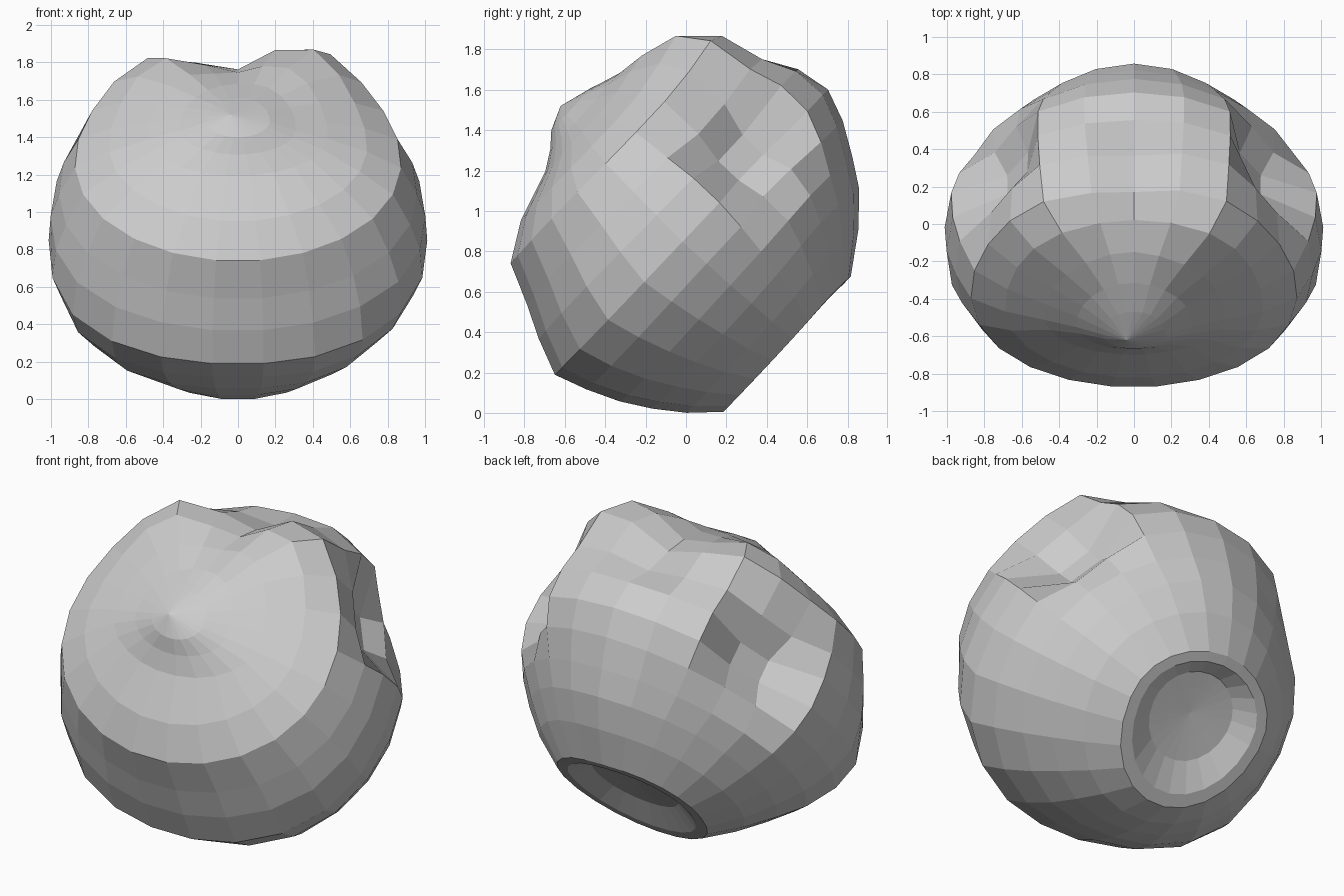
import bpy, bmesh, math
from mathutils import Vector

cube = bpy.data.objects.get("Cube")
if cube:
    bpy.data.objects.remove(cube)

SEGMENTS = 23
CENTRE = Vector((0, 0, 0.925))
AXIS = Vector((0, -0.722, 0.692)).normalized()
SIDE = Vector((1, 0, 0))
UP = Vector((0, 0.692, 0.722)).normalized()

# Rings along the tilted axis: (height, side reach, upper reach, lower reach)
PROFILE = [(0.81, 0.17, 0.17, 0.12), (0.75, 0.31, 0.33, 0.19),
           (0.69, 0.48, 0.5, 0.29), (0.61, 0.69, 0.67, 0.55),
           (0.5, 0.87, 0.8, 0.74), (0.3, 0.95, 0.89, 0.83),
           (0.14, 0.99, 0.97, 0.91), (-0.04, 1.0, 0.98, 0.98),
           (-0.2, 0.96, 0.92, 0.92), (-0.36, 0.88, 0.83, 0.85),
           (-0.5, 0.78, 0.74, 0.77), (-0.64, 0.65, 0.59, 0.67),
           (-0.77, 0.47, 0.39, 0.54), (-0.77, 0.4, 0.33, 0.46),
           (-0.7, 0.27, 0.25, 0.28), (-0.69, 0.15, 0.15, 0.15)]
FRONT_POLE, BACK_POLE = 0.86, -0.68

# Hollows (positive) and swellings (negative): centre, reach, depth, wall steepness
DENTS = [((-0.04, 0.28, 1.8), 0.25, 0.11, 2),
         ((-0.04, 0, 1.83), 0.25, 0.09, 2),
         ((0.32, 0, 1.78), 0.3, -0.13, 2),
         ((-0.4, 0, 1.78), 0.3, -0.09, 2),
         ((-0.75, -0.2, 0.3), 0.3, -0.04, 2)]
for s in (-1, 1):
    DENTS += [((s * 0.8, 0.32, 1.33), 0.28, 0.23, 6),
              ((s * 0.86, -0.38, 0.58), 0.4, -0.06, 2),
              ((s * 0.5, -0.4, 0.2), 0.35, -0.04, 2),
              ((s * 0.52, 0.67, 1.0), 0.4, 0.06, 2)]


def sculpt(point):
    """Push a point towards or away from the centre near each dent."""
    inward = (CENTRE - point).normalized()
    move = sum(depth * math.exp(-((point - Vector(c)).length / reach) ** power)
               for c, reach, depth, power in DENTS)
    return point + inward * move


# Lumpy body
bm = bmesh.new()
rings = []
for height, side, upper_reach, lower_reach in PROFILE:
    ring = []
    for i in range(SEGMENTS):
        angle = math.tau * i / SEGMENTS + math.pi / 2
        rise = math.sin(angle)
        spot = CENTRE + AXIS * height + SIDE * side * math.cos(angle)
        spot += UP * rise * (upper_reach if rise > 0 else lower_reach)
        ring.append(bm.verts.new(sculpt(spot)))
    rings.append(ring)
front = bm.verts.new(sculpt(CENTRE + AXIS * FRONT_POLE - SIDE * 0.04))
back = bm.verts.new(sculpt(CENTRE + AXIS * BACK_POLE))
for i in range(SEGMENTS):
    j = (i + 1) % SEGMENTS
    bm.faces.new((front, rings[0][i], rings[0][j]))
    bm.faces.new((back, rings[-1][j], rings[-1][i]))
    for upper, lower in zip(rings, rings[1:]):
        bm.faces.new((upper[i], lower[i], lower[j], upper[j]))
bmesh.ops.recalc_face_normals(bm, faces=bm.faces)

mesh = bpy.data.meshes.new("lumpy_body")
bm.to_mesh(mesh)
bm.free()
body = bpy.data.objects.new("lumpy_body", mesh)
bpy.context.collection.objects.link(body)

# Plain grey surface
grey = bpy.data.materials.new("light_grey")
grey.use_nodes = True
colour = (0.6, 0.6, 0.6, 1)
grey.diffuse_color = colour
grey.node_tree.nodes["Principled BSDF"].inputs["Base Color"].default_value = colour
mesh.materials.append(grey)
